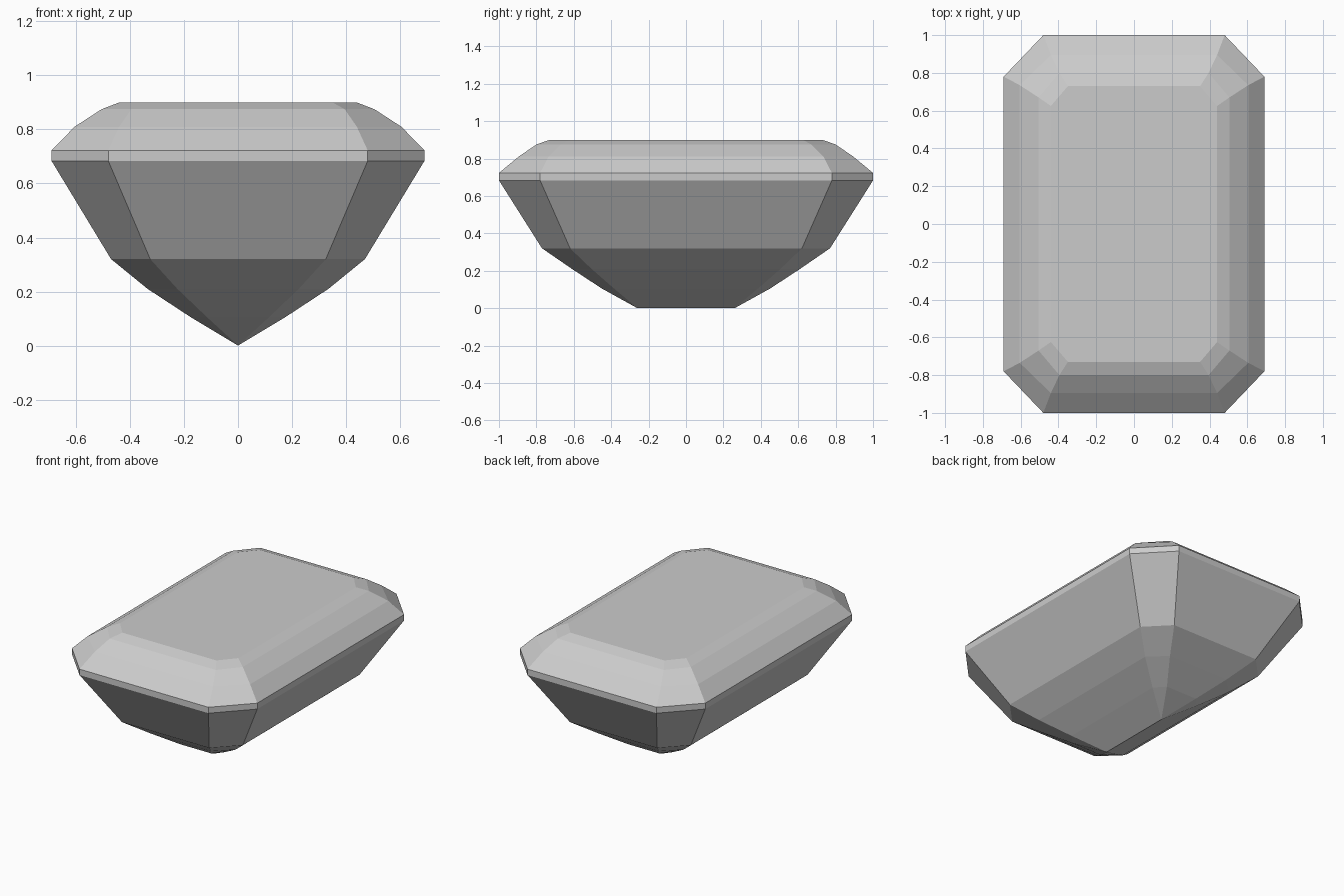
import bpy
import bmesh

default = bpy.data.objects.get("Cube")
if default:
    bpy.data.objects.remove(default, do_unlink=True)


def make_material(name, color):
    mat = bpy.data.materials.new(name)
    mat.use_nodes = True
    mat.diffuse_color = color
    mat.node_tree.nodes["Principled BSDF"].inputs["Base Color"].default_value = color
    return mat


def octagon(x, y, cx, cy, z):
    """Rectangle with cut corners, counter-clockwise from above."""
    quarter = [(x, cy), (cx, y)]
    right_back = quarter
    left_back = [(-px, py) for px, py in reversed(quarter)]
    half = right_back + left_back
    return [(px, py, z) for px, py in half + [(-px, -py) for px, py in half]]


def build_gem(name, steps, mat):
    """Join stepped octagon rings from the keel up to the flat table."""
    bm = bmesh.new()
    rings = [[bm.verts.new(p) for p in octagon(*step)] for step in steps]
    for low, high in zip(rings, rings[1:]):
        for i in range(len(low)):
            j = (i + 1) % len(low)
            bm.faces.new((low[i], low[j], high[j], high[i]))
    bm.faces.new(rings[-1])
    # The lowest ring closes into a keel line
    bmesh.ops.remove_doubles(bm, verts=bm.verts, dist=0.0005)
    bmesh.ops.recalc_face_normals(bm, faces=bm.faces)
    mesh = bpy.data.meshes.new(name)
    bm.to_mesh(mesh)
    bm.free()
    mesh.materials.append(mat)
    obj = bpy.data.objects.new(name, mesh)
    bpy.context.collection.objects.link(obj)
    return obj


# half width, half length, corner x, corner y, height
pavilion = [
    (0, 0.26, 0, 0.26, 0),
    (0.175, 0.45, 0.115, 0.385, 0.105),
    (0.335, 0.61, 0.225, 0.505, 0.21),
    (0.47, 0.77, 0.325, 0.62, 0.32),
]
girdle = [
    (0.69, 1, 0.48, 0.78, 0.683),
    (0.69, 1, 0.48, 0.78, 0.723),
]
crown = [
    (0.605, 0.895, 0.44, 0.735, 0.81),
    (0.505, 0.80, 0.395, 0.67, 0.875),
    (0.44, 0.73, 0.35, 0.625, 0.90),
]

gray = make_material("pale gray", (0.6, 0.6, 0.6, 1))
build_gem("cut_gem", pavilion + girdle + crown, gray)
